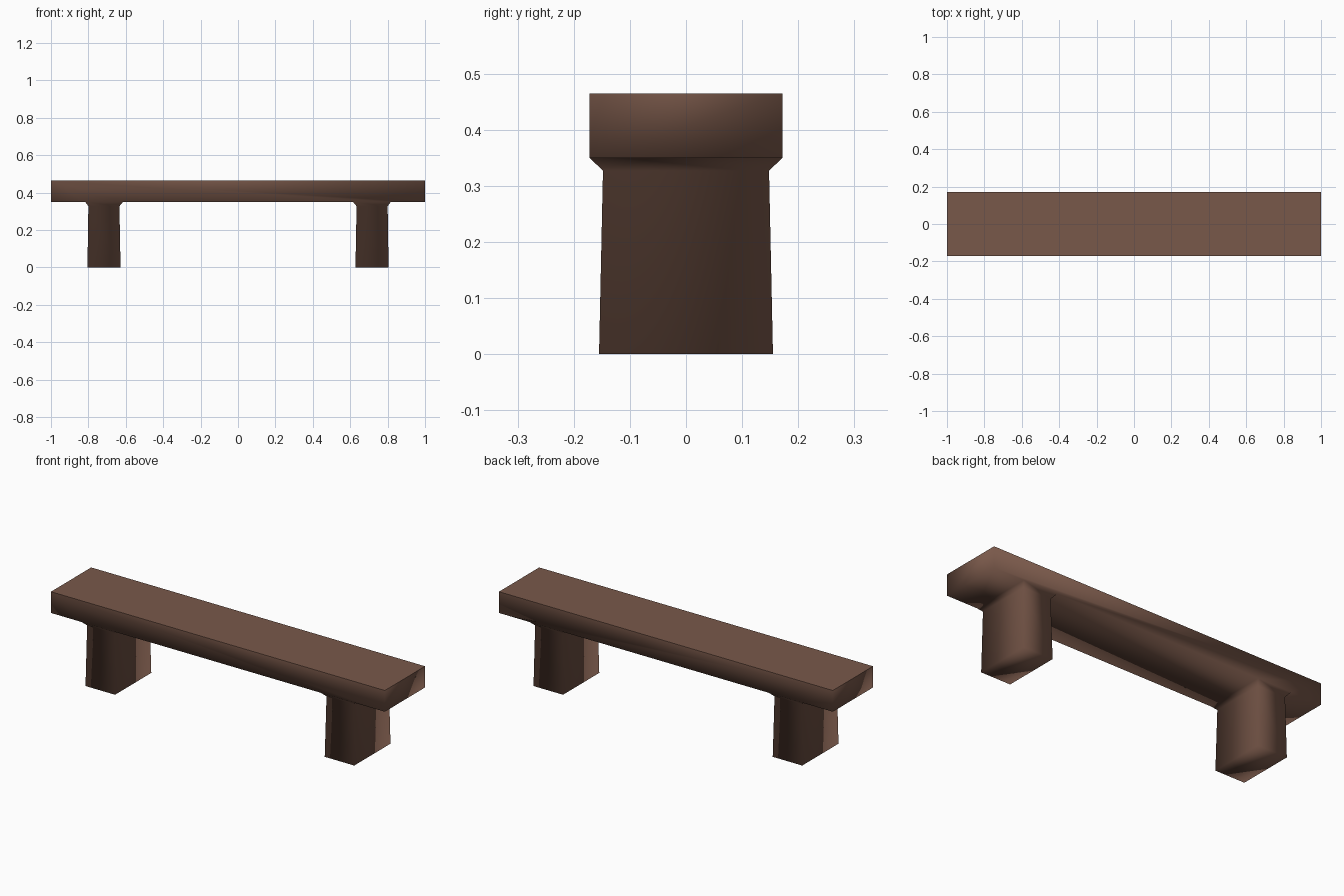
import bpy, bmesh

if "Cube" in bpy.data.objects:
    bpy.data.objects.remove(bpy.data.objects["Cube"])

wood = bpy.data.materials.new("brown wood")
wood.diffuse_color = (0.191, 0.098, 0.068, 1)
wood.use_nodes = True
wood.node_tree.nodes["Principled BSDF"].inputs["Base Color"].default_value = wood.diffuse_color

HALF_DEPTH, SEAT_BOTTOM, SEAT_TOP = 0.172, 0.35, 0.465
bm = bmesh.new()


def ring(x0, x1, y, z):
    """Four corners of a level rectangle."""
    return [bm.verts.new(p) for p in
            ((x0, -y, z), (x1, -y, z), (x1, y, z), (x0, y, z))]


# Seat top, and an underside split into strips where the legs join
top = ring(-1, 1, HALF_DEPTH, SEAT_TOP)
xs = (-1, -0.817, -0.615, 0.615, 0.817, 1)
front = [bm.verts.new((x, -HALF_DEPTH, SEAT_BOTTOM)) for x in xs]
back = [bm.verts.new((x, HALF_DEPTH, SEAT_BOTTOM)) for x in xs]
top_face = bm.faces.new(top)
bm.faces.new(front + [top[1], top[0]])
bm.faces.new(back + [top[2], top[3]])
bm.faces.new((front[0], back[0], top[3], top[0]))
bm.faces.new((front[-1], back[-1], top[2], top[1]))
for i in (0, 2, 4):
    bm.faces.new((front[i], front[i + 1], back[i + 1], back[i]))

# Legs: flared collar under the seat, then a slightly tapered block
for i, side in ((1, -1), (3, 1)):
    collar = [front[i], front[i + 1], back[i + 1], back[i]]
    levels = [collar]
    for inner, outer, y, z in ((0.634, 0.80, 0.148, 0.327),
                               (0.628, 0.805, 0.155, 0.0)):
        x0, x1 = sorted((side * inner, side * outer))
        levels.append(ring(x0, x1, y, z))
    for a, b in zip(levels, levels[1:]):
        for k in range(4):
            n = (k + 1) % 4
            bm.faces.new((a[k], a[n], b[n], b[k]))
    bm.faces.new(levels[-1])

# Soft shading everywhere except the crisp flat top
bmesh.ops.recalc_face_normals(bm, faces=bm.faces)
for f in bm.faces:
    f.smooth = True
for e in top_face.edges:
    e.smooth = False

mesh = bpy.data.meshes.new("bench")
bm.to_mesh(mesh)
bm.free()
mesh.materials.append(wood)
bpy.context.collection.objects.link(bpy.data.objects.new("bench", mesh))
